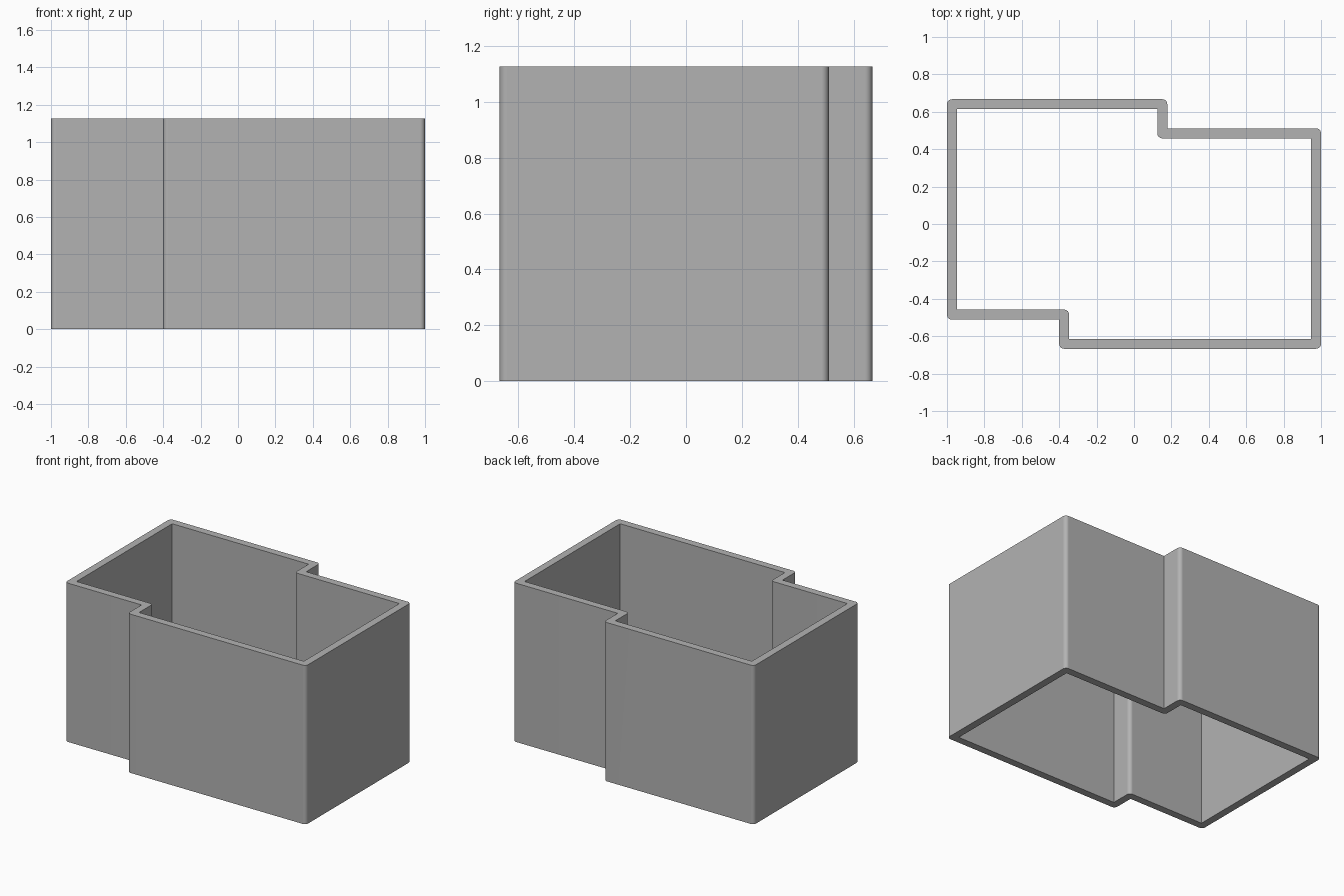
import bpy
import bmesh
from math import pi, radians
from mathutils import Matrix, Vector

cube = bpy.data.objects.get("Cube")
if cube:
    bpy.data.objects.remove(cube, do_unlink=True)

HEIGHT = 1.127
HALF = 0.0265      # half the wall thickness
STEPS = 8          # segments in each rounded corner

# Outer plan, counter-clockwise, with a step in the front and back walls
plan = [Vector(p) for p in (
    (-1, -0.511), (-0.4, -0.511), (-0.4, -0.667), (1, -0.667),
    (1, 0.511), (0.178, 0.511), (0.178, 0.667), (-1, 0.667))]

grey = bpy.data.materials.new("wall_grey")
grey.use_nodes = True
colour = (0.45, 0.45, 0.45, 1)
grey.diffuse_color = colour
grey.node_tree.nodes["Principled BSDF"].inputs["Base Color"].default_value = colour


def wall_rings(plan):
    """Outer and inner outlines: round on the long side of a corner, sharp on the short side."""
    outer, inner = [], []
    for i, p in enumerate(plan):
        a = (p - plan[i - 1]).normalized()
        b = (plan[(i + 1) % len(plan)] - p).normalized()
        out_a, out_b = Vector((a.y, -a.x)), Vector((b.y, -b.x))
        turn = 1 if a.cross(b) > 0 else -1
        centre = p - (out_a + out_b) * HALF
        for k in range(STEPS + 1):
            rot = Matrix.Rotation(turn * pi / 2 * k / STEPS, 2)
            arc = centre + rot @ out_a * (HALF * turn)
            sharp = centre - (out_a + out_b) * (HALF * turn)
            outer.append(arc if turn > 0 else sharp)
            inner.append(sharp if turn > 0 else arc)
    return outer, inner


# Walls: an open-ended ring with the same section all the way up
bm = bmesh.new()
outer, inner = wall_rings(plan)
loops = [[bm.verts.new((p.x, p.y, z)) for p in ring]
         for ring, z in ((outer, 0), (outer, HEIGHT), (inner, HEIGHT), (inner, 0))]
count = len(outer)
for r in range(4):
    low, high = loops[r], loops[(r + 1) % 4]
    for i in range(count):
        j = (i + 1) % count
        bm.faces.new((low[i], low[j], high[j], high[i]))
bmesh.ops.remove_doubles(bm, verts=bm.verts, dist=0.0001)
bmesh.ops.recalc_face_normals(bm, faces=bm.faces)
mesh = bpy.data.meshes.new("stepped_wall")
bm.to_mesh(mesh)
bm.free()
mesh.materials.append(grey)
wall = bpy.data.objects.new("stepped_wall", mesh)
bpy.context.collection.objects.link(wall)

# Smooth rounded corners, flat walls
mesh.shade_smooth()
mesh.set_sharp_from_angle(angle=radians(30))
weighted = wall.modifiers.new("flat_walls", 'WEIGHTED_NORMAL')
weighted.keep_sharp = True
